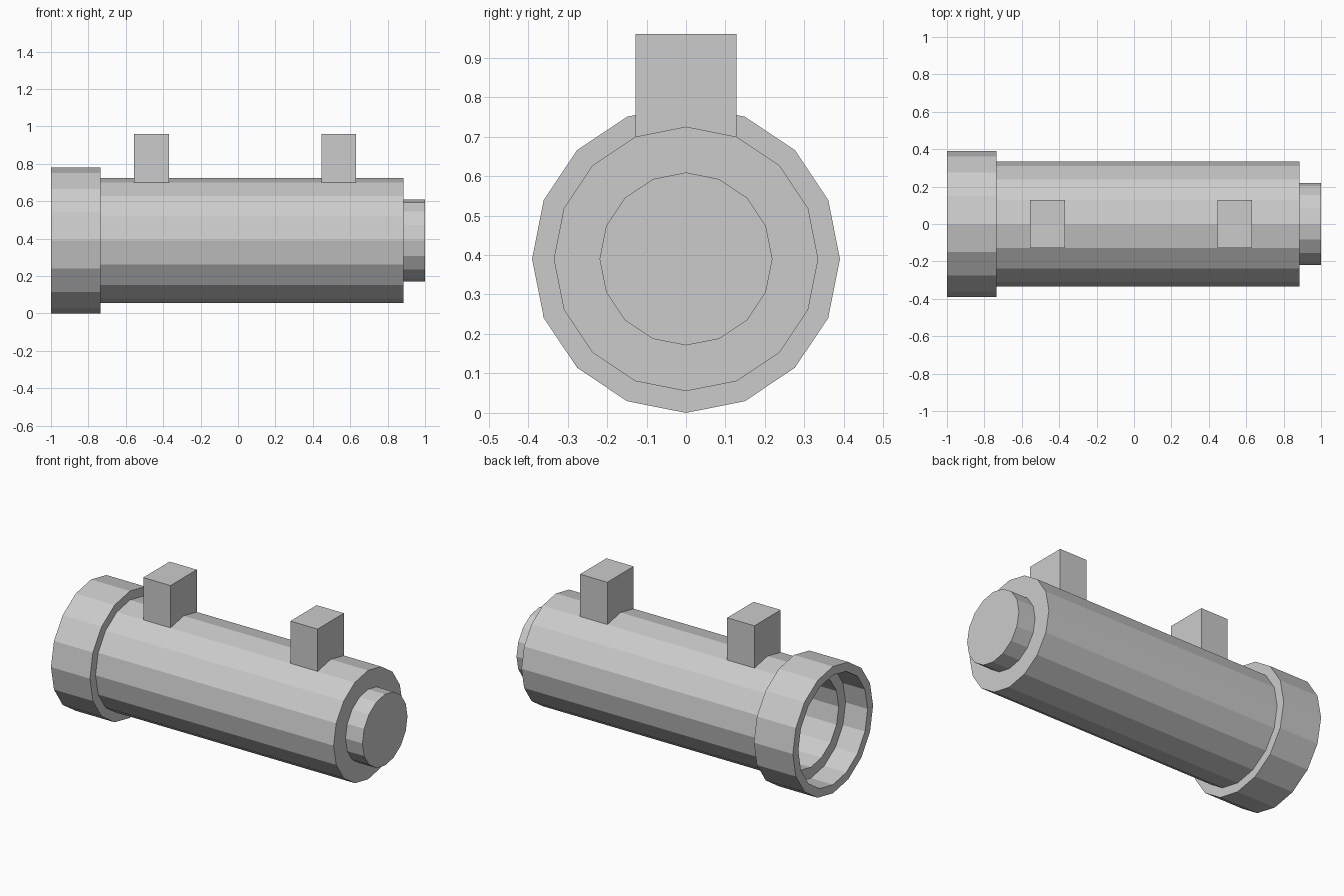
import bpy, bmesh, math

if "Cube" in bpy.data.objects:
    bpy.data.objects.remove(bpy.data.objects["Cube"])

SIDES, AXIS_Z = 16, 0.39


def lathe(name, profile):
    """Spin (x, radius) points around the long axis; radius 0 closes an end."""
    bm = bmesh.new()
    rings = []
    for x, r in profile:
        n = SIDES if r else 1
        rings.append([bm.verts.new((x, r * math.sin(2 * math.pi * i / SIDES),
                                    AXIS_Z + r * math.cos(2 * math.pi * i / SIDES)))
                      for i in range(n)])
    for a, b in zip(rings, rings[1:]):
        if len(a) == 1 or len(b) == 1:
            bm.faces.new(b if len(a) == 1 else a)
            continue
        for i in range(SIDES):
            j = (i + 1) % SIDES
            bm.faces.new((a[i], a[j], b[j], b[i]))
    # drop unused centre points, then orient the shell outwards
    bmesh.ops.delete(bm, geom=[v for v in bm.verts if not v.link_faces], context='VERTS')
    bmesh.ops.recalc_face_normals(bm, faces=bm.faces)
    me = bpy.data.meshes.new(name)
    bm.to_mesh(me)
    bm.free()
    ob = bpy.data.objects.new(name, me)
    bpy.context.collection.objects.link(ob)
    return ob


def box(name, x0, x1, y, z0, z1):
    bpy.ops.mesh.primitive_cube_add(size=1, location=((x0 + x1) / 2, 0, (z0 + z1) / 2))
    ob = bpy.context.object
    ob.name = name
    ob.scale = (x1 - x0, 2 * y, z1 - z0)
    return ob


# tube: end plug, barrel, collar, stepped recess and bore in one closed shell
lathe("tube_body", [
    (1.0, 0), (1.0, 0.219), (0.885, 0.219), (0.885, 0.335), (-0.735, 0.335),
    (-0.735, 0.39), (-1.0, 0.39), (-1.0, 0.337), (-0.85, 0.337),
    (-0.85, 0.27), (0.8, 0.27), (0.8, 0)])

# two square lugs on top
for name, x in (("rear_lug", -0.555), ("front_lug", 0.446)):
    box(name, x, x + 0.185, 0.128, 0.70, 0.96)
